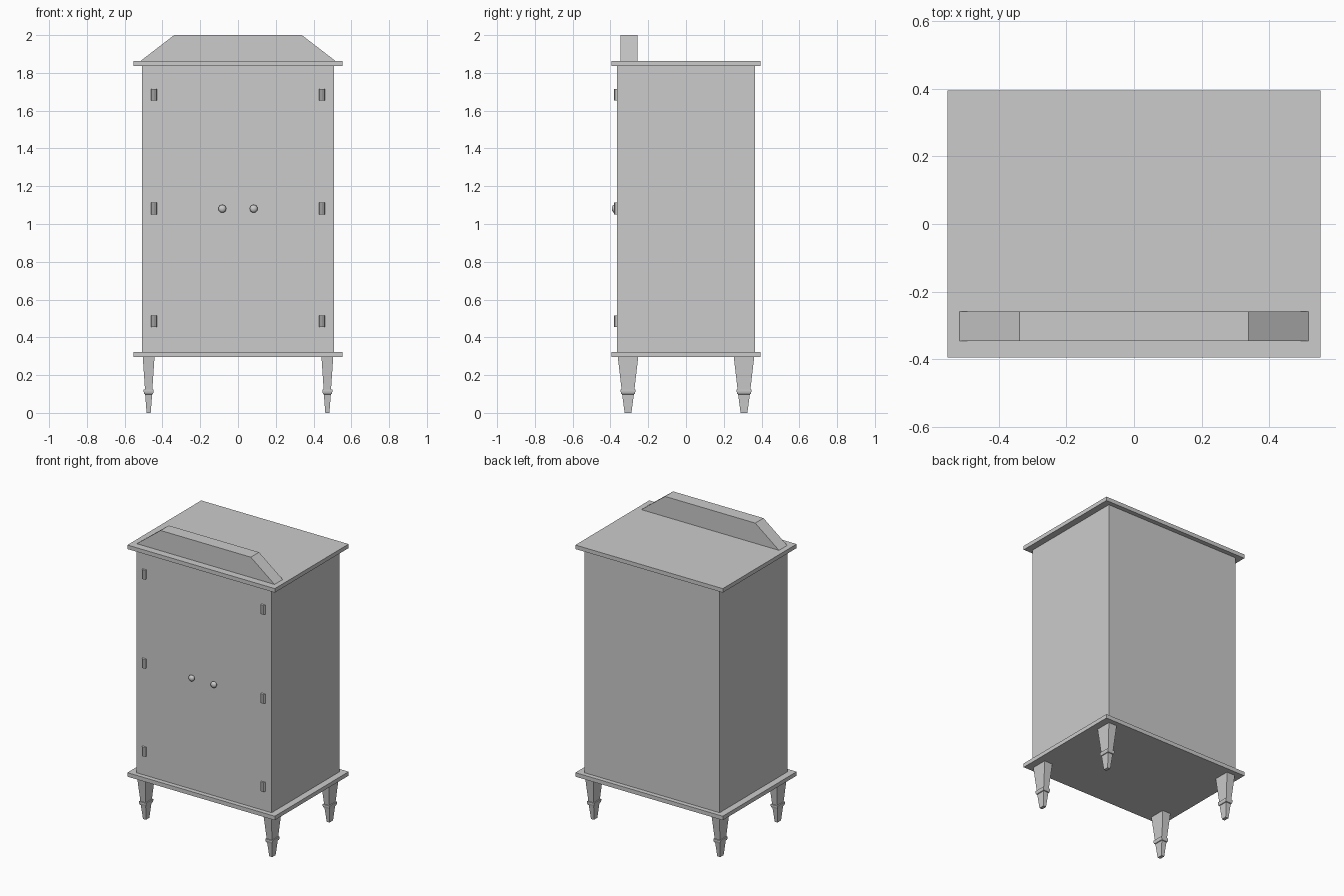
import bpy, bmesh, math
from mathutils import Matrix

if "Cube" in bpy.data.objects:
    bpy.data.objects.remove(bpy.data.objects["Cube"])


def make_object(name, bm, loc=(0, 0, 0)):
    bmesh.ops.recalc_face_normals(bm, faces=bm.faces[:])
    mesh = bpy.data.meshes.new(name)
    bm.to_mesh(mesh)
    bm.free()
    ob = bpy.data.objects.new(name, mesh)
    ob.location = loc
    bpy.context.collection.objects.link(ob)
    return ob


def stack(name, sections, loc=(0, 0, 0)):
    """Loft through rectangular sections given as (z, half width, half depth)."""
    bm = bmesh.new()
    rings = [[bm.verts.new((sx * hx, sy * hy, z))
              for sx, sy in ((-1, -1), (1, -1), (1, 1), (-1, 1))]
             for z, hx, hy in sections]
    for a, b in zip(rings, rings[1:]):
        for i in range(4):
            j = (i + 1) % 4
            bm.faces.new((a[i], a[j], b[j], b[i]))
    bm.faces.new(rings[0][::-1])
    bm.faces.new(rings[-1])
    return make_object(name, bm, loc)


def hinge(name, loc):
    bm = bmesh.new()
    bmesh.ops.create_cone(bm, cap_ends=True, segments=8, radius1=0.016,
                          radius2=0.016, depth=0.062)
    return make_object(name, bm, loc)


def knob(name, loc):
    """Lathe a small rounded knob pointing to -y."""
    profile = [(0, 0), (0.013, 0), (0.013, 0.006), (0.019, 0.008),
               (0.021, 0.014), (0.019, 0.021), (0.012, 0.027), (0, 0.029)]
    bm = bmesh.new()
    vs = [bm.verts.new((r, 0, h)) for r, h in profile]
    es = [bm.edges.new(p) for p in zip(vs, vs[1:])]
    bmesh.ops.spin(bm, geom=vs + es, cent=(0, 0, 0), axis=(0, 0, 1),
                   angle=math.tau, steps=16)
    bmesh.ops.remove_doubles(bm, verts=bm.verts[:], dist=0.0001)
    bm.transform(Matrix.Rotation(math.pi / 2, 4, 'X'))
    ob = make_object(name, bm, loc)
    bpy.context.view_layer.objects.active = ob
    ob.select_set(True)
    bpy.ops.object.shade_smooth_by_angle(angle=math.radians(40))
    ob.select_set(False)


# Cabinet body and the two overhanging boards
stack("base_board", [(0.295, 0.552, 0.395), (0.322, 0.552, 0.395)])
stack("cabinet_body", [(0.322, 0.507, 0.364), (1.836, 0.507, 0.364)])
stack("top_board", [(1.836, 0.552, 0.395), (1.863, 0.552, 0.395)])

# Sloped-end crest along the front of the top
stack("crest", [(1.863, 0.516, 0.044), (2.0, 0.338, 0.044)], (0, -0.302, 0))

# Tapered legs with a collar
leg_profile = [(0, 0.011, 0.018), (0.098, 0.0185, 0.031),
               (0.1, 0.023, 0.036), (0.112, 0.026, 0.039),
               (0.123, 0.026, 0.039), (0.124, 0.0195, 0.034),
               (0.295, 0.031, 0.054)]
for sx, side in ((-1, "left"), (1, "right")):
    for sy, end in ((-1, "front"), (1, "back")):
        stack(f"{end}_{side}_leg", leg_profile, (sx * 0.473, sy * 0.307, 0))

    # Door hinges and knob on each side
    for z, level in ((0.485, "lower"), (1.082, "middle"), (1.685, "upper")):
        hinge(f"{level}_{side}_hinge", (sx * 0.445, -0.365, z))
    knob(f"{side}_knob", (sx * 0.083, -0.364, 1.081))
